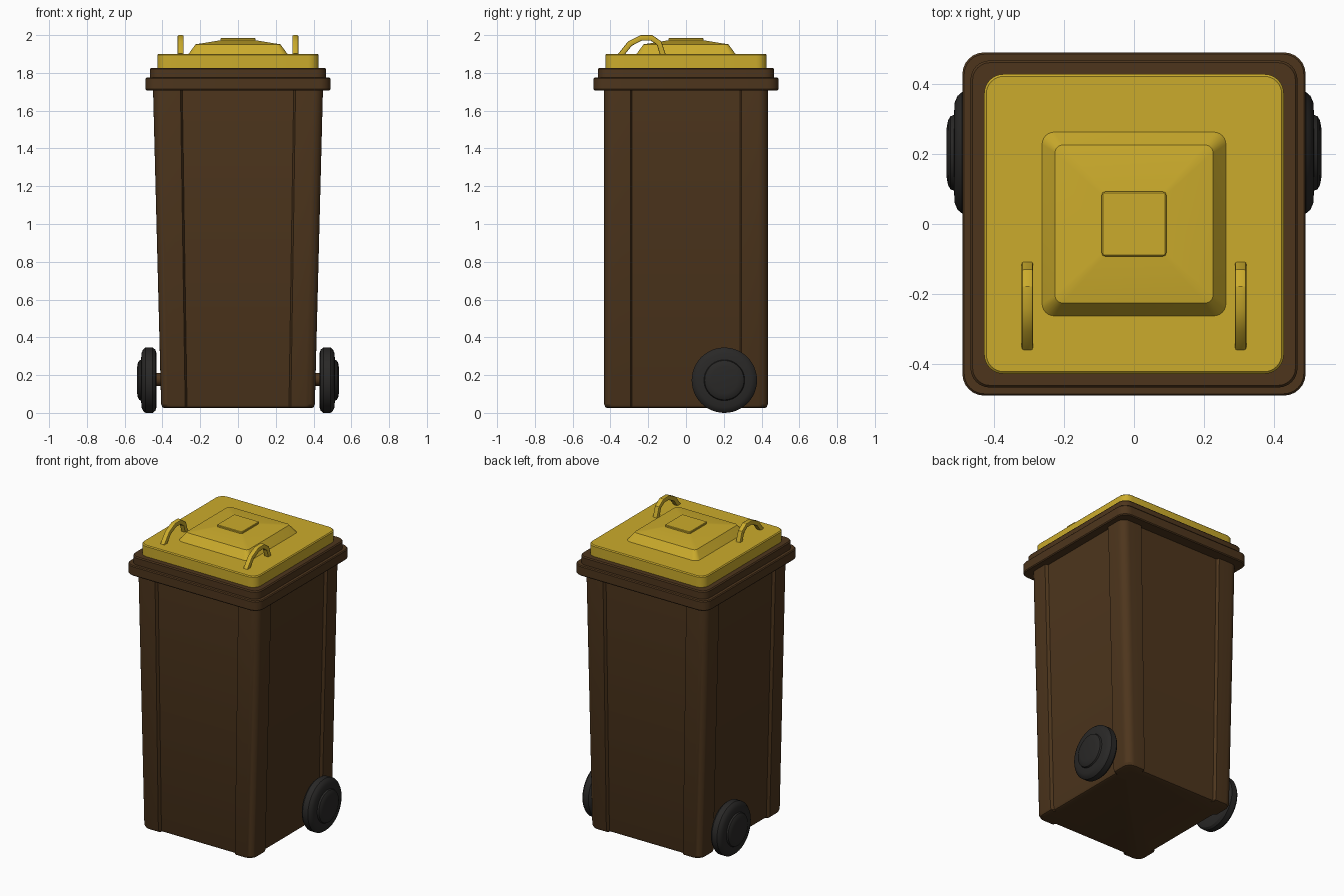
import bpy, bmesh, math
from mathutils import Vector

if "Cube" in bpy.data.objects:
    bpy.data.objects.remove(bpy.data.objects["Cube"])


def material(name, rgb):
    m = bpy.data.materials.new(name)
    m.diffuse_color = (*rgb, 1)
    m.use_nodes = True
    m.node_tree.nodes["Principled BSDF"].inputs["Base Color"].default_value = m.diffuse_color
    return m


BROWN = material("brown_plastic", (0.075, 0.036, 0.012))
YELLOW = material("yellow_plastic", (0.60, 0.41, 0.025))
BLACK = material("black_rubber", (0.022, 0.021, 0.02))


def loft(name, rings, mat, angle=28):
    """Skin a list of equal-length point rings and cap both ends."""
    bm = bmesh.new()
    vs = [[bm.verts.new(p) for p in ring] for ring in rings]
    n = len(vs[0])
    for a, b in zip(vs, vs[1:]):
        for i in range(n):
            j = (i + 1) % n
            bm.faces.new((a[i], a[j], b[j], b[i]))
    bm.faces.new(vs[0])
    bm.faces.new(vs[-1])
    bmesh.ops.recalc_face_normals(bm, faces=bm.faces)
    me = bpy.data.meshes.new(name)
    bm.to_mesh(me)
    bm.free()
    me.materials.append(mat)
    me.shade_smooth()
    me.set_sharp_from_angle(angle=math.radians(angle))
    ob = bpy.data.objects.new(name, me)
    bpy.context.collection.objects.link(ob)
    return ob


def rrect(hx, hy, r, seg=6, notch=None, depth=0.018):
    """Rounded rectangle outline; notch = (nx, ny) recesses the middle of each side."""
    pts = []
    for q, (sx, sy) in enumerate(((1, 1), (-1, 1), (-1, -1), (1, -1))):
        corner = []
        for i in range(seg + 1):
            t = (q + i / seg) * math.pi / 2
            corner.append((sx * (hx - r) + r * math.cos(t), sy * (hy - r) + r * math.sin(t)))
        if notch:
            nx, ny = notch
            on_x = [(sx * (hx - depth), sy * ny), (sx * hx, sy * (ny + 0.01))]
            on_y = [(sx * (nx + 0.01), sy * hy), (sx * nx, sy * (hy - depth))]
            corner = on_x + corner + on_y if q % 2 == 0 else on_y[::-1] + corner + on_x[::-1]
        pts += corner
    return pts


def slab(name, layers, mat):
    """Square stacked layers given as (half size, corner radius, z)."""
    return loft(name, [[(x, y, z) for x, y in rrect(h, h, r)] for h, r, z in layers], mat)


def lathe_x(name, profile, cy, cz, side, mat, n=48):
    """Revolve (x, radius) about an axis parallel to x."""
    rings = [[(side * x, cy + r * math.cos(2 * math.pi * i / n), cz + r * math.sin(2 * math.pi * i / n))
              for i in range(n)] for x, r in profile]
    return loft(name, rings, mat)


# Tapered body with proud corner posts and recessed side panels
body = []
for hx, hy, nx, z in ((0.388, 0.415, 0.27, 0.025), (0.400, 0.427, 0.27, 0.030),
                      (0.407, 0.433, 0.27, 0.045), (0.450, 0.433, 0.295, 1.72)):
    body.append([(x, y, z) for x, y in rrect(hx, hy, 0.05, 6, (nx, 0.285))])
loft("bin_body", body, BROWN)

# Two-step rim
slab("lower_rim", [(0.484, 0.058, 1.708), (0.489, 0.062, 1.714),
                   (0.489, 0.062, 1.769), (0.484, 0.058, 1.775)], BROWN)
slab("upper_rim", [(0.466, 0.055, 1.77), (0.466, 0.055, 1.82), (0.460, 0.050, 1.827)], BROWN)

# Lid, raised centre panel and top pad
slab("lid", [(0.427, 0.055, 1.82), (0.427, 0.055, 1.894), (0.421, 0.050, 1.90)], YELLOW)
slab("lid_raised_panel", [(0.262, 0.035, 1.895), (0.262, 0.035, 1.90),
                          (0.225, 0.022, 1.951), (0.092, 0.008, 1.973)], YELLOW)
slab("lid_top_pad", [(0.092, 0.010, 1.965), (0.092, 0.010, 1.982), (0.089, 0.008, 1.985)], YELLOW)

# Bent lid handles
PATH = [Vector(p) for p in ((-0.347, 1.892), (-0.297, 1.955), (-0.238, 1.985),
                            (-0.182, 1.985), (-0.142, 1.957), (-0.121, 1.892))]
PROFILE = rrect(0.016, 0.015, 0.006, 2)
WHEEL = [(0.432, 0.10), (0.432, 0.145), (0.438, 0.162), (0.452, 0.173), (0.49, 0.173),
         (0.503, 0.162), (0.511, 0.143), (0.513, 0.108), (0.523, 0.104), (0.530, 0.092),
         (0.534, 0.070)]
for side, label in ((-1, "left"), (1, "right")):
    rings = []
    for i, p in enumerate(PATH):
        t_in = (p - PATH[max(i - 1, 0)]).normalized()
        t_out = (PATH[min(i + 1, len(PATH) - 1)] - p).normalized()
        t = (t_in + t_out).normalized()
        rings.append([(side * 0.304 + u, p.x - t.y * v, p.y + t.x * v) for u, v in PROFILE])
    loft(label + "_lid_handle", rings, YELLOW)

    # Wheels and axle stubs
    lathe_x(label + "_wheel", WHEEL, 0.203, 0.173, side, BLACK)
    lathe_x(label + "_axle", [(0.36, 0.034), (0.44, 0.034)], 0.203, 0.177, side, BROWN, 24)
